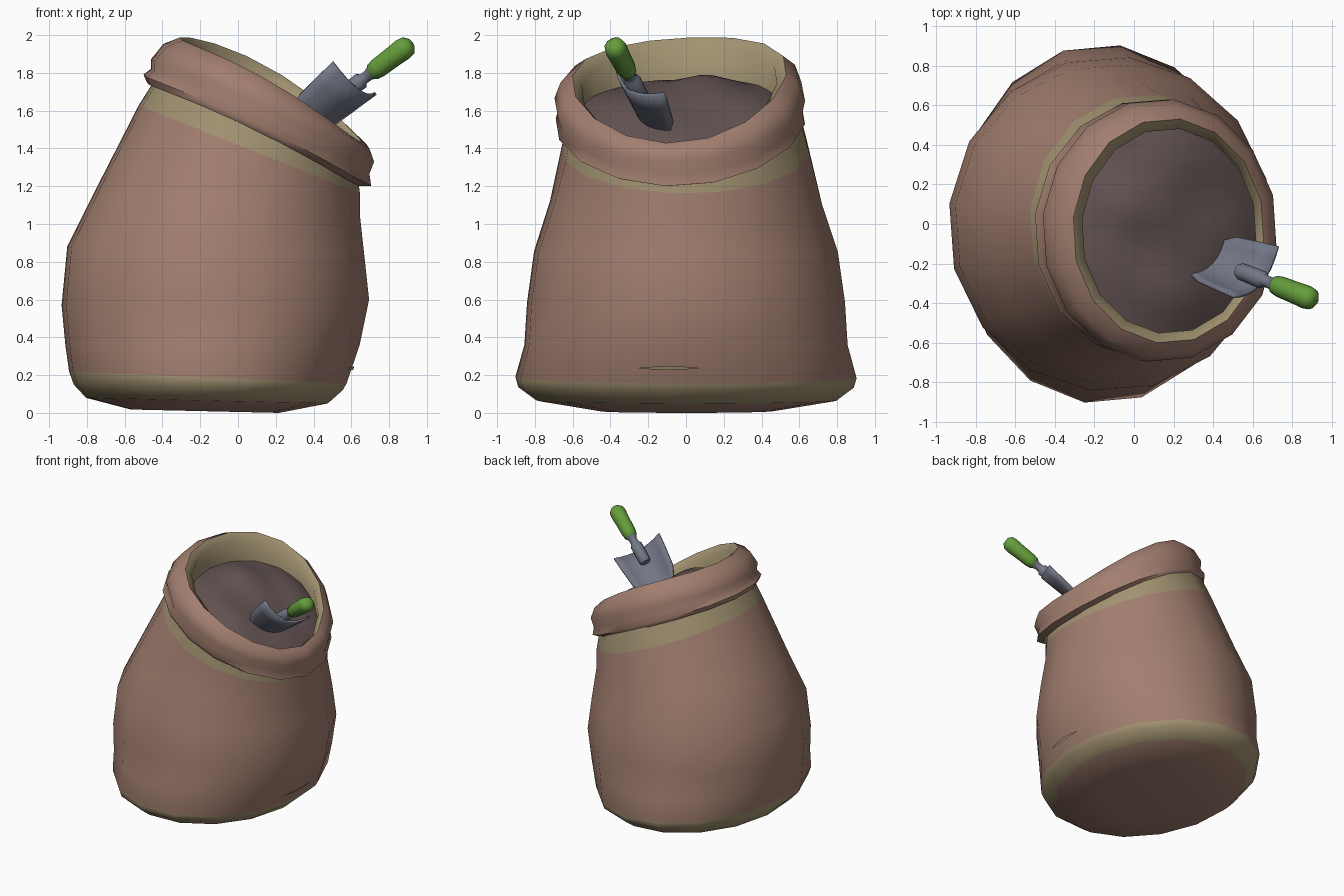
import bpy, bmesh, math
from mathutils import Vector

if "Cube" in bpy.data.objects:
    bpy.data.objects.remove(bpy.data.objects["Cube"])

SIDES = 16
PHASE = math.radians(-7)


def material(name, rgb):
    m = bpy.data.materials.new(name)
    m.diffuse_color = (*rgb, 1)
    m.use_nodes = True
    m.node_tree.nodes["Principled BSDF"].inputs["Base Color"].default_value = m.diffuse_color
    return m


BROWN = material("brown cloth", (0.36, 0.21, 0.16))
OLIVE = material("olive trim", (0.36, 0.29, 0.165))
SOIL = material("dark soil", (0.125, 0.088, 0.086))
STEEL = material("grey steel", (0.17, 0.18, 0.235))
GREEN = material("green grip", (0.13, 0.34, 0.045))


def finish(name, bm, mats, angle=50, recalc=True):
    if recalc:
        bmesh.ops.recalc_face_normals(bm, faces=bm.faces)
    me = bpy.data.meshes.new(name)
    bm.to_mesh(me)
    bm.free()
    ob = bpy.data.objects.new(name, me)
    bpy.context.collection.objects.link(ob)
    for m in mats:
        me.materials.append(m)
    bpy.ops.object.select_all(action='DESELECT')
    ob.select_set(True)
    bpy.context.view_layer.objects.active = ob
    bpy.ops.object.shade_smooth_by_angle(angle=math.radians(angle))
    return ob


def bridge(bm, a, b, mat=0):
    n = len(a)
    for i in range(n):
        f = bm.faces.new((a[i], a[(i + 1) % n], b[(i + 1) % n], b[i]))
        f.material_index = mat


def ring_points(xl, zl, xr, zr, ry, yc=0, lift=0, skew=0, sides=SIDES):
    """Tilted ellipse between a left and a right point; lift raises both sides."""
    pts = []
    for i in range(sides):
        a = PHASE + i * 2 * math.pi / sides
        c, s = math.cos(a), math.sin(a)
        pts.append(Vector(((xl + xr) / 2 + c * (xr - xl) / 2, yc + s * ry,
                           (zl + zr) / 2 + c * (zr - zl) / 2 + lift * s * s + skew * s)))
    return pts


# Sack: ellipses from the bottom, up the body, over the cuff and into the mouth
# (left x, left z, right x, right z, half depth, y centre, lift, skew), colour above
rings = [
    ((-0.57, 0.018, 0.22, 0.0, 0.46), 0),
    ((-0.81, 0.08, 0.48, 0.05, 0.80), 1),
    ((-0.875, 0.15, 0.56, 0.12, 0.895), 1),
    ((-0.90, 0.22, 0.58, 0.155, 0.91), 0),
    ((-0.92, 0.36, 0.65, 0.36, 0.862), 0),
    ((-0.94, 0.57, 0.70, 0.60, 0.848), 0),
    ((-0.91, 0.88, 0.675, 0.83, 0.81), 0),
    ((-0.76, 1.18, 0.65, 1.05, 0.725), 0),
    ((-0.53, 1.63, 0.65, 1.16, 0.66), 1),
    ((-0.44, 1.77, 0.635, 1.27, 0.625, -0.01, 0.03, 0.01), 1),
    ((-0.485, 1.745, 0.645, 1.20, 0.64, -0.03, 0.05, 0.02), 0),
    ((-0.505, 1.79, 0.71, 1.20, 0.665, -0.03, 0.05, 0.02), 0),
    ((-0.465, 1.82, 0.70, 1.265, 0.65, -0.03, 0.05, 0.02), 0),
    ((-0.465, 1.87, 0.725, 1.33, 0.668, -0.033, 0.06, 0.025), 0),
    ((-0.40, 1.95, 0.70, 1.40, 0.635, -0.035, 0.07, 0.03), 0),
    ((-0.31, 1.985, 0.66, 1.43, 0.57, -0.035, 0.08, 0.035), 1),
    ((-0.265, 1.94, 0.62, 1.40, 0.52, -0.035, 0.07, 0.035), 1),
    ((-0.29, 1.70, 0.63, 1.26, 0.53, -0.035, 0.04, 0.02), 1),
]
bm = bmesh.new()
loops = [[bm.verts.new(p) for p in ring_points(*r)] for r, _ in rings]
bm.faces.new(loops[0][::-1])
for k in range(len(loops) - 1):
    bridge(bm, loops[k], loops[k + 1], rings[k][1])
finish("sack", bm, [BROWN, OLIVE], 60, recalc=False)

# Thin olive stitch mark low on the right side
bm = bmesh.new()
rows = []
for i in range(9):
    y = -0.25 + 0.32 * i / 8
    h = 0.010 * math.sin(math.pi * (i + 0.3) / 8.6)
    x = 0.613 - max(0, -0.10 - y) * 0.18 - max(0, y + 0.10) * 0.03
    rows.append([bm.verts.new((x + 0.37 * s * h, y, 0.237 + s * h)) for s in (-1, 1)])
for a, b in zip(rows, rows[1:]):
    bm.faces.new((a[0], b[0], b[1], a[1]))
finish("stitch_mark", bm, [OLIVE], recalc=False)

# Soil: lumpy mound of concentric rings following the tilt of the mouth
bm = bmesh.new()
edge = ring_points(-0.285, 1.76, 0.625, 1.335, 0.525, -0.035, 0.06, 0.025, 32)
mid = Vector((0.17, -0.035, 1.55))


def soil_point(p, r):
    q = mid.lerp(p, r)
    hump = 0.13 * (1 - r ** 2.2)
    lump = (math.sin(9 * q.x + 2) * math.sin(8 * q.y + 1.2)
            + 0.6 * math.sin(15 * q.y + 6 * q.x)) * 0.022 * (1 - r ** 4)
    q.z += hump + lump
    return q


loops = [[bm.verts.new(soil_point(p, r)) for p in edge]
         for r in (1, 0.9, 0.78, 0.64, 0.5, 0.35, 0.18)]
for a, b in zip(loops, loops[1:]):
    bridge(bm, a, b)
bm.faces.new(loops[-1])
finish("soil", bm, [SOIL], 60, recalc=False)

# Trowel frame: d runs up the handle, w across the blade, n out of its hollow side
d = Vector((0.76, -0.30, 0.57)).normalized()
w = Vector((0.57, 0.675, -0.46))
w = (w - d * w.dot(d)).normalized()
n = d.cross(w)
start = Vector((0.72, -0.31, 1.81))


def turned(name, profile, mat, sides=10):
    """Round part along the trowel axis from (distance, radius) pairs."""
    bm = bmesh.new()
    loops = []
    for t, r in profile:
        loops.append([bm.verts.new(start + d * t + r * (
            w * math.cos(i * 2 * math.pi / sides) + n * math.sin(i * 2 * math.pi / sides)))
            for i in range(sides)])
    for a, b in zip(loops, loops[1:]):
        bridge(bm, a, b)
    bm.faces.new(loops[0][::-1])
    bm.faces.new(loops[-1])
    finish(name, bm, [mat])


turned("trowel_grip", [(-0.02, 0.034), (-0.01, 0.047), (0.03, 0.054), (0.12, 0.056),
                       (0.20, 0.06), (0.235, 0.054), (0.258, 0.028)], GREEN)
turned("trowel_socket", [(-0.25, 0.036), (-0.235, 0.043), (-0.09, 0.045), (-0.075, 0.03),
                         (-0.04, 0.03), (-0.01, 0.042)], STEEL)

# Trowel blade: curved sheet narrowing to a buried tip
bm = bmesh.new()
rows = []
for u, half in ((0.12, 0.19), (0.24, 0.18), (0.38, 0.165), (0.47, 0.125), (0.53, 0.07), (0.56, 0.02)):
    row = []
    for i in range(9):
        v = half * (i / 4 - 1)
        h = -0.045 + 0.095 * (abs(v) / 0.19) ** 2
        row.append(bm.verts.new(start - d * u + w * v + n * h))
    rows.append(row)
for a, b in zip(rows, rows[1:]):
    for i in range(8):
        bm.faces.new((a[i], a[i + 1], b[i + 1], b[i]))
blade = finish("trowel_blade", bm, [STEEL])
thick = blade.modifiers.new("thickness", 'SOLIDIFY')
thick.thickness = 0.016
thick.offset = 0
